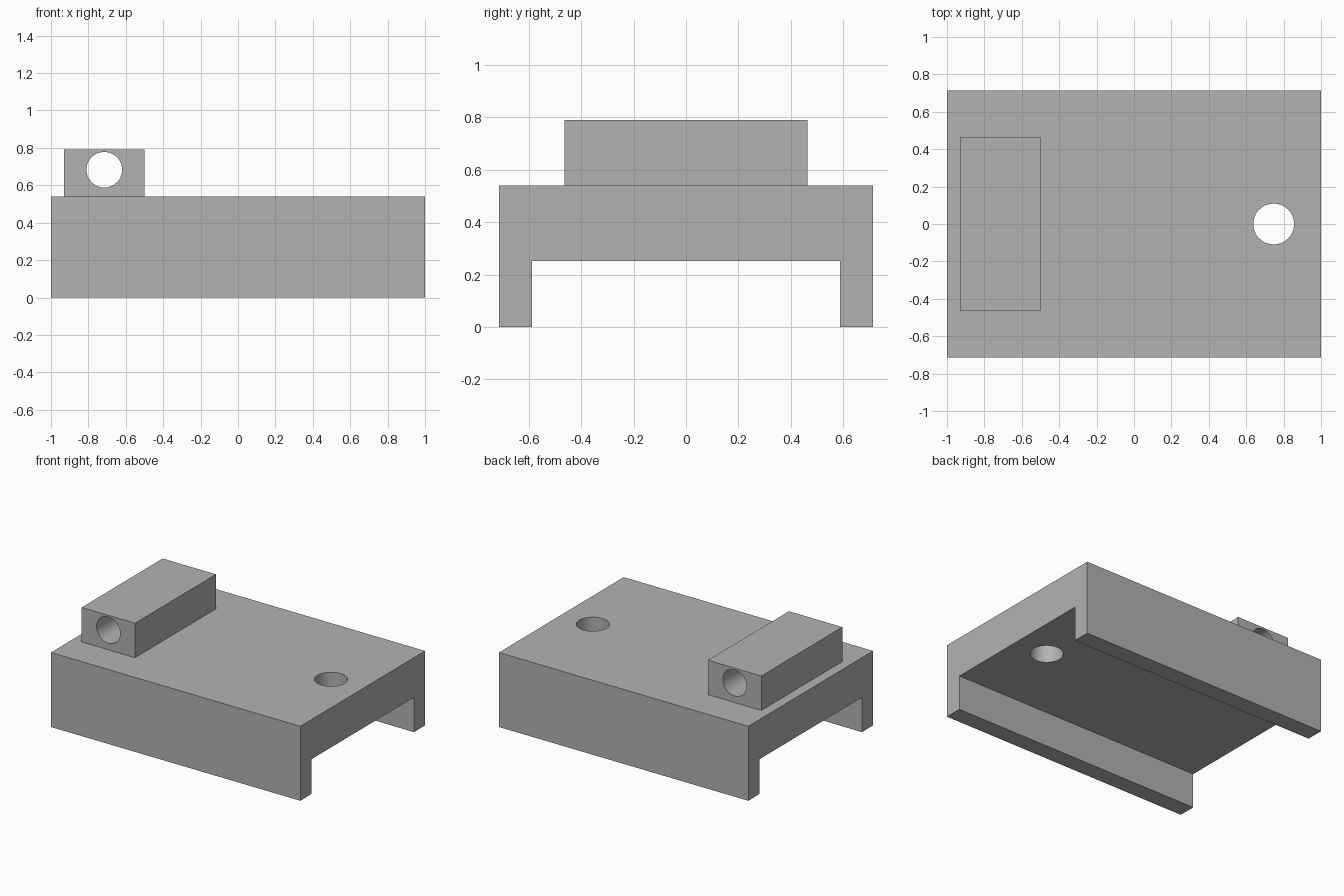
import bpy
import bmesh
from math import pi
from mathutils import Matrix, Vector

cube = bpy.data.objects.get("Cube")
if cube:
    bpy.data.objects.remove(cube, do_unlink=True)

grey = bpy.data.materials.new("plain grey")
grey.use_nodes = True
colour = (0.448, 0.448, 0.448, 1)
grey.diffuse_color = colour
grey.node_tree.nodes["Principled BSDF"].inputs["Base Color"].default_value = colour


def add_object(name, bm):
    bmesh.ops.recalc_face_normals(bm, faces=bm.faces)
    mesh = bpy.data.meshes.new(name)
    bm.to_mesh(mesh)
    bm.free()
    mesh.materials.append(grey)
    obj = bpy.data.objects.new(name, mesh)
    bpy.context.collection.objects.link(obj)
    return obj


def extrude_profile(name, points, depth):
    """Extrude a closed outline of 3D points along the depth vector."""
    bm = bmesh.new()
    face = bm.faces.new([bm.verts.new(p) for p in points])
    result = bmesh.ops.extrude_face_region(bm, geom=[face], use_keep_orig=True)
    verts = [g for g in result["geom"] if isinstance(g, bmesh.types.BMVert)]
    bmesh.ops.translate(bm, verts=verts, vec=Vector(depth))
    return add_object(name, bm)


def drill(obj, name, centre, radius, length, rotation):
    """Bore a round through hole and keep its wall smooth."""
    bm = bmesh.new()
    bmesh.ops.create_cone(bm, cap_ends=True, segments=64, radius1=radius,
                          radius2=radius, depth=length,
                          matrix=Matrix.Translation(centre) @ rotation)
    cutter = add_object(name, bm)
    cutter.hide_render = True
    mod = obj.modifiers.new("hole", 'BOOLEAN')
    mod.operation = 'DIFFERENCE'
    mod.solver = 'EXACT'
    mod.object = cutter
    bpy.ops.object.select_all(action='DESELECT')
    bpy.context.view_layer.objects.active = obj
    obj.select_set(True)
    bpy.ops.object.modifier_apply(modifier=mod.name)
    bpy.data.objects.remove(cutter, do_unlink=True)
    bpy.ops.object.shade_smooth_by_angle(angle=pi / 6)


# Channel-shaped base with two side legs
half = [(0.715, 0.54), (0.715, 0), (0.588, 0), (0.588, 0.252)]
outline = half + [(-y, z) for y, z in reversed(half)]
base = extrude_profile("channel_base", [(-1, y, z) for y, z in outline], (2, 0, 0))
drill(base, "base_hole_cutter", (0.747, 0, 0.4), 0.109, 1, Matrix.Identity(4))

# Raised block with a lengthwise bore
x0, x1, z0, z1 = -0.929, -0.501, 0.54, 0.79
block = extrude_profile("bored_block",
                        [(x, -0.464, z) for x, z in
                         ((x0, z0), (x1, z0), (x1, z1), (x0, z1))],
                        (0, 0.928, 0))
drill(block, "block_bore_cutter", (-0.715, 0, 0.683), 0.095, 2,
      Matrix.Rotation(pi / 2, 4, 'X'))
